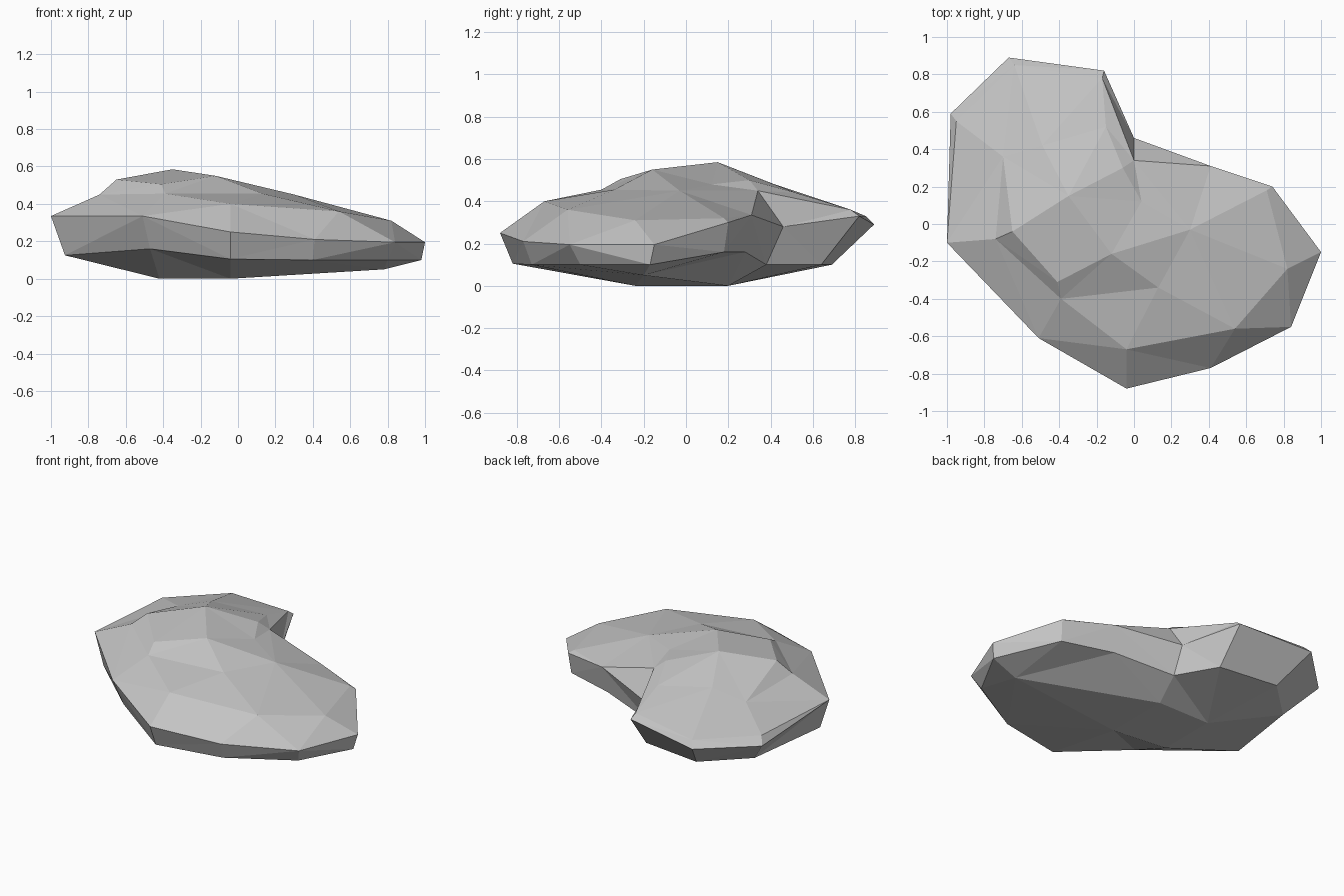
import bpy
import bmesh
from mathutils import Vector
from mathutils.geometry import delaunay_2d_cdt

cube = bpy.data.objects.get("Cube")
if cube:
    bpy.data.objects.remove(cube, do_unlink=True)

# Widest outline of the boulder, anticlockwise from the front tip
rim = {
    "front": (-.04, -.88, .25), "front_left": (.41, -.77, .21),
    "left_front": (.84, -.55, .195), "left": (1, -.15, .195),
    "left_back": (.74, .2, .3), "notch_left": (.41, .31, .335),
    "notch": (0, .46, .28), "back": (-.16, .82, .33),
    "back_right": (-.67, .89, .29), "right_back": (-.98, .59, .28),
    "right": (-1, -.1, .335), "front_right": (-.51, -.61, .335),
}

# Undercut ring, in the same order
undercut = {
    "front": (-.04, -.82, .105), "front_left": (.4, -.73, .1),
    "left_front": (.8, -.5, .1), "left": (.98, -.17, .1),
    "left_back": (.73, .18, .16), "notch_left": (.39, .28, .16),
    "notch": (0, .38, .1), "back": (-.15, .64, .1),
    "back_right": (-.56, .69, .1), "right_back": (-.82, .44, .1),
    "right": (-.925, -.11, .125), "front_right": (-.47, -.55, .16),
}

# Resting face on the ground, with one raised corner on the left
base = {
    "base_front": (-.04, -.24, 0), "base_left": (.78, -.2, .05),
    "base_back": (-.04, .2, 0), "base_back_right": (-.42, .2, 0),
    "base_right": (-.42, -.2, 0),
}

# Shoulder points just inside the rim
shoulder = {
    "front_shoulder": (-.04, -.67, .4), "left_front_shoulder": (.54, -.56, .36),
    "left_shoulder": (.82, -.24, .31), "left_back_shoulder": (.71, .18, .32),
    "notch_top": (0, .34, .45), "back_shoulder": (-.17, .78, .36),
    "back_right_shoulder": (-.64, .85, .33), "right_back_shoulder": (-.95, .55, .33),
    "right_slope": (-.7, .36, .415), "ledge_right": (-.74, -.08, .45),
    "ledge_front": (-.39, -.4, .455),
}

# Raised crown and the crest line in front of it
crown = {
    "crest_right": (-.65, -.04, .53), "crest_front": (-.41, -.31, .505),
    "crest_left": (-.12, -.16, .55), "peak": (-.35, .15, .585),
    "left_saddle": (.13, -.34, .455), "left_hump": (.3, -.03, .45),
    "mid_saddle": (.04, .12, .48), "back_crest": (-.06, .3, .5),
    "back_slope": (-.15, .52, .44), "rear_slope": (-.49, .42, .48),
}

# Creases that must stay as edges on the upper surface
creases = [
    "front_right front_shoulder left_front_shoulder left_shoulder",
    "left_shoulder left_back_shoulder",
    "left_shoulder left_hump left_saddle",
    "front_right ledge_front front_shoulder",
    "notch_left left_hump notch_top",
    "notch_top back_shoulder back_right_shoulder right_back_shoulder",
    "right_back_shoulder right ledge_right right_slope",
    "ledge_right ledge_front left_saddle crest_left",
    "ledge_right crest_right crest_front crest_left peak",
    "ledge_front crest_front",
    "notch_top back_crest back_slope back_shoulder",
    "crest_right peak back_crest mid_saddle crest_left",
]


def loop_edges(start, count):
    return [(start + i, start + (i + 1) % count) for i in range(count)]


def add_surface(bm, points, edges, flip):
    """Triangulate points inside the rim outline, lifted to their heights."""
    flat = [Vector(p[:2]) for p in points]
    result = delaunay_2d_cdt(flat, edges, [list(range(len(rim)))], 1, 1e-5)
    coords, faces, sources = result[0], result[2], result[3]
    verts = []
    for co, source in zip(coords, sources):
        height = points[source[0]][2] if source else .4
        verts.append(bm.verts.new((co.x, co.y, height)))
    for face in faces:
        corners = [verts[i] for i in face]
        bm.faces.new(corners[::-1] if flip else corners)


bm = bmesh.new()
outline = loop_edges(0, len(rim))

# Upper surface
upper = {**rim, **shoulder, **crown}
index = {name: i for i, name in enumerate(upper)}
ridge_edges = []
for crease in creases:
    names = crease.split()
    ridge_edges += [(index[a], index[b]) for a, b in zip(names, names[1:])]
add_surface(bm, list(upper.values()), outline + ridge_edges, False)

# Underside: undercut sides and resting face
lower = list(rim.values()) + list(undercut.values()) + list(base.values())
side_edges = loop_edges(len(rim), len(undercut))
side_edges += [(i, i + len(rim)) for i in range(len(rim))]
side_edges += loop_edges(len(rim) + len(undercut), len(base))
add_surface(bm, lower, outline + side_edges, True)

# Join both halves along the rim
bmesh.ops.remove_doubles(bm, verts=bm.verts, dist=.001)
bmesh.ops.recalc_face_normals(bm, faces=bm.faces)
mesh = bpy.data.meshes.new("boulder")
bm.to_mesh(mesh)
bm.free()

# Plain grey stone
stone = bpy.data.materials.new("grey_stone")
stone.use_nodes = True
grey = (.55, .55, .55, 1)
stone.diffuse_color = grey
for node in stone.node_tree.nodes:
    if node.type == 'BSDF_PRINCIPLED':
        node.inputs["Base Color"].default_value = grey
mesh.materials.append(stone)

boulder = bpy.data.objects.new("boulder", mesh)
bpy.context.collection.objects.link(boulder)
